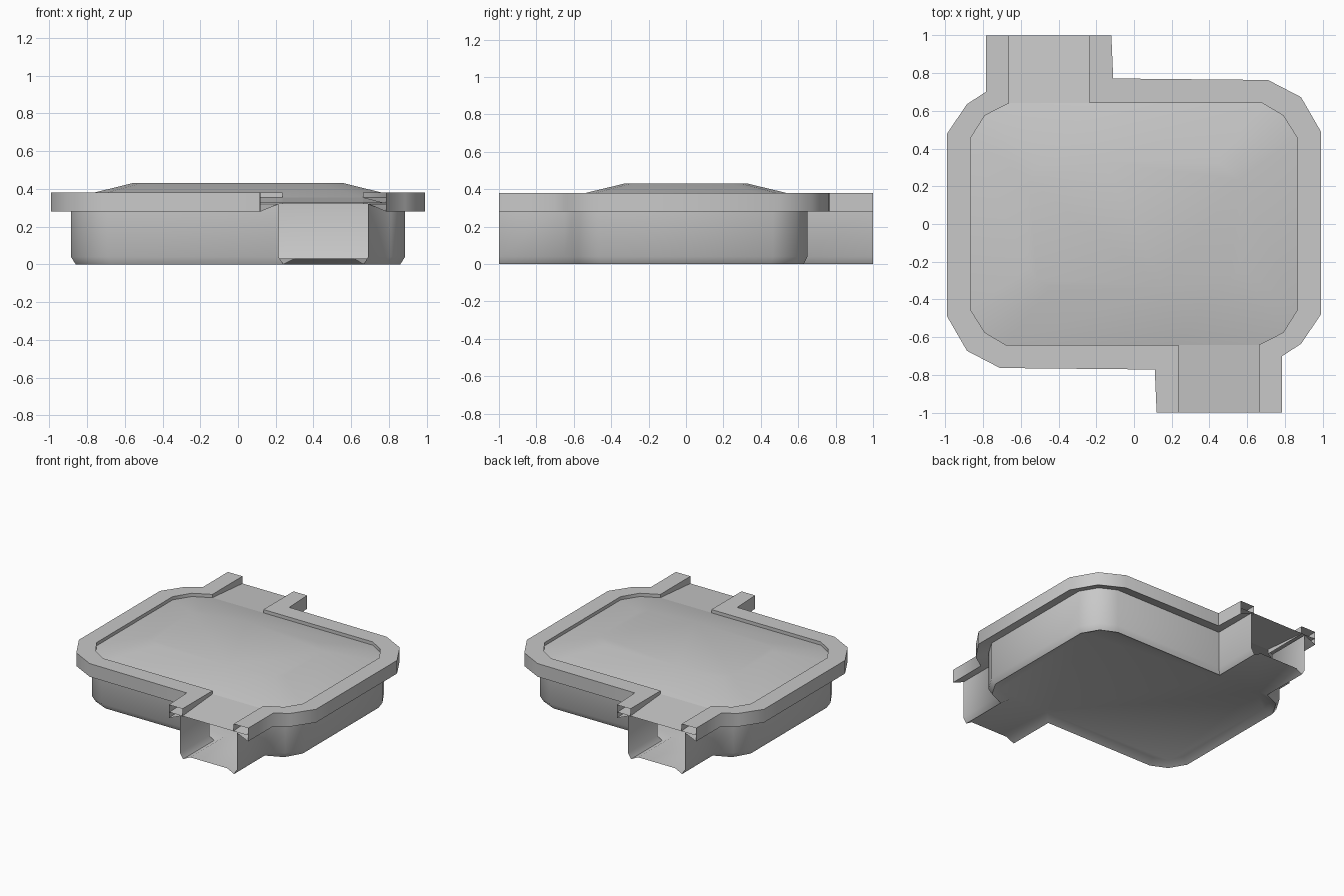
import bpy, math

cube = bpy.data.objects.get("Cube")
if cube:
    bpy.data.objects.remove(cube)

grey = bpy.data.materials.new("plain_grey")
grey.use_nodes = True
colour = (0.58, 0.58, 0.58, 1)
grey.diffuse_color = colour
grey.node_tree.nodes["Principled BSDF"].inputs["Base Color"].default_value = colour


def build(name, verts, faces, angle):
    mesh = bpy.data.meshes.new(name)
    mesh.from_pydata(verts, [], faces)
    mesh.materials.append(grey)
    obj = bpy.data.objects.new(name, mesh)
    bpy.context.collection.objects.link(obj)
    bpy.ops.object.select_all(action='DESELECT')
    bpy.context.view_layer.objects.active = obj
    obj.select_set(True)
    bpy.ops.object.shade_smooth_by_angle(angle=math.radians(angle))
    return obj


def turned(verts):
    """Half-turn copy about the vertical axis."""
    return [(-v[0], -v[1], *v[2:]) for v in verts]


def loft(rings, closed=False):
    """Join (path, height) rings into rows of quads."""
    n = len(rings[0][0])
    verts = [(x, y, z) for path, z in rings for x, y in path]
    faces = []
    for r in range(len(rings) - 1):
        for i in range(n if closed else n - 1):
            j = (i + 1) % n
            faces.append((r * n + i, r * n + j, (r + 1) * n + j, (r + 1) * n + i))
    return verts, faces


def build_pair(name, verts, faces, angle, extra=()):
    """Build a part together with its half-turn copy."""
    n = len(verts)
    return build(name, verts + turned(verts),
                 faces + [tuple(i + n for i in f) for f in faces] + list(extra), angle)


# Half outlines, from the front duct mouth round to the back duct mouth
rim_outer = [(.785, -1), (.785, -.70), (.885, -.635), (.99, -.48), (.99, .49),
             (.885, .672), (.71, .763), (-.11, .771), (-.12, 1)]
rim_inner = [(.663, -1), (.663, -.64), (.79, -.575), (.866, -.455), (.866, .455),
             (.79, .575), (.68, .64), (-.235, .64), (-.235, 1)]
wall = [(.69, -1), (.69, -.65), (.81, -.59), (.885, -.465), (.885, .465),
        (.81, .59), (.69, .65), (-.215, .65), (-.215, 1)]
foot = [(.665, -1), (.665, -.63), (.79, -.575), (.86, -.455), (.86, .455),
        (.79, .575), (.67, .63), (-.24, .63), (-.24, 1)]
floor = [(.615, -1), (.615, -.585), (.76, -.53), (.80, -.43), (.80, .43),
         (.755, .53), (.65, .57), (-.30, .57), (-.30, 1)]

# Side walls with a chamfered foot, and the overhanging rim
build_pair("side_walls", *loft([(foot, 0), (wall, .04), (wall, .32)]), 65)
build_pair("rim", *loft([(wall, .32), (rim_outer, .28), (rim_outer, .38),
                         (rim_inner, .38), (rim_inner, .32)]), 62)

# Floor raised inside a bevelled foot, open at the duct mouths
verts, faces = loft([(floor, .03), (foot, 0)])
n = len(floor)
sheet = list(range(n)) + list(range(2 * n, 3 * n))
build_pair("floor", verts, faces, 40, [tuple(reversed(sheet))])

# Roof border, sloping down under the rim to the mouth height
slab = [(.95 * ox + .05 * ix, .95 * oy + .05 * iy)
        for (ox, oy), (ix, iy) in zip(rim_outer, rim_inner)]
verts, faces = loft([(slab, .325), (rim_inner, .355)])
verts = [(x, y, .325 if abs(y) > .99 else z) for x, y, z in verts]
build_pair("roof_border", verts, faces, 40)

# Shallow domed roof, with a flat centre
edge = rim_inner[1:-1] + turned(rim_inner[1:-1])
crown = [(x * .56 / .866, y * .33 / .64) for x, y in edge]
verts, faces = loft([(edge, .355), (crown, .43)], closed=True)
n = len(edge)
faces.append(tuple(range(n, 2 * n)))
build("roof", verts, faces, 40)

# Duct roofs, sloping down to each mouth
verts = [(x, y, z) for y, z in ((-.64, .355), (-1, .325)) for x in (.235, .663)]
build_pair("duct_roofs", verts, [(0, 2, 3, 1)], 30)
